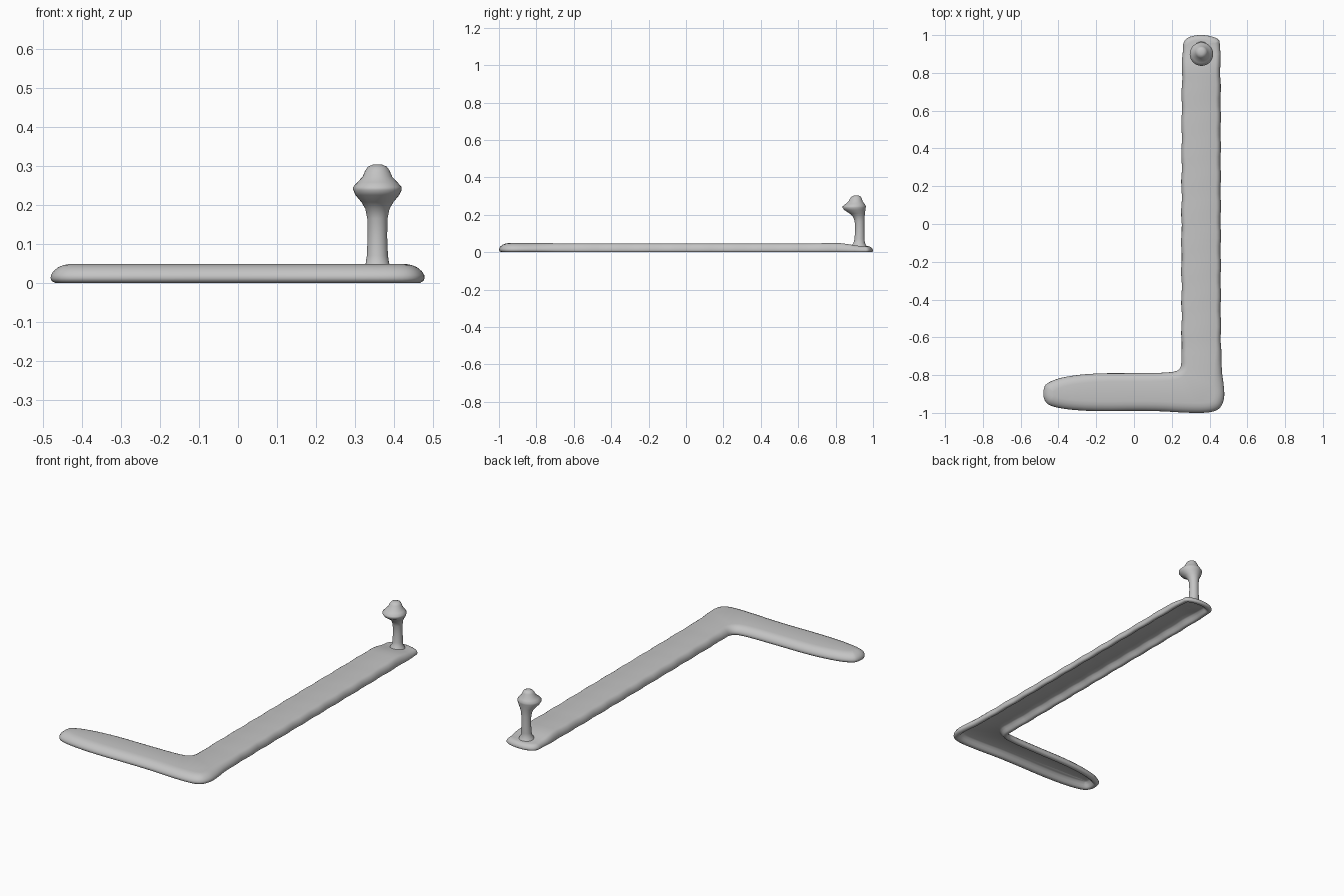
import bpy, bmesh, math
from mathutils import Vector

cube = bpy.data.objects.get("Cube")
if cube:
    bpy.data.objects.remove(cube, do_unlink=True)

grey = bpy.data.materials.new("plain_grey")
grey.use_nodes = True
colour = (0.55, 0.55, 0.55, 1)
grey.diffuse_color = colour
grey.node_tree.nodes["Principled BSDF"].inputs["Base Color"].default_value = colour


def finish(bm, name):
    bmesh.ops.recalc_face_normals(bm, faces=bm.faces)
    mesh = bpy.data.meshes.new(name)
    bm.to_mesh(mesh)
    bm.free()
    mesh.materials.append(grey)
    obj = bpy.data.objects.new(name, mesh)
    bpy.context.collection.objects.link(obj)
    bpy.ops.object.select_all(action='DESELECT')
    obj.select_set(True)
    bpy.context.view_layer.objects.active = obj
    bpy.ops.object.shade_smooth_by_angle(angle=math.radians(50))
    return obj


def ramp(value, start, end):
    return min(max((value - start) / (end - start), 0), 1)


def round_corners(points, steps):
    """Corner cutting on a closed outline."""
    for _ in range(steps):
        pairs = zip(points, points[1:] + points[:1])
        points = [p for a, b in pairs for p in (a.lerp(b, 0.25), a.lerp(b, 0.75))]
    return points


def inset(points, amount, taper):
    """Move a counter-clockwise outline inwards, less along the long bar."""
    result = []
    for i, p in enumerate(points):
        t = (points[(i + 1) % len(points)] - points[i - 1]).normalized()
        width = amount * (1 - taper * ramp(p.y, -0.85, -0.65))
        result.append(p + Vector((-t.y, t.x)) * width)
    return result


def bridge(bm, rings):
    """Join stacked rings into a closed skin."""
    for low, high in zip(rings, rings[1:]):
        for i in range(len(low)):
            j = (i + 1) % len(low)
            bm.faces.new((low[i], low[j], high[j], high[i]))
    bm.faces.new(rings[0][::-1])
    bm.faces.new(rings[-1])


# L-shaped bar: hollow underside, rim, then rounded top, stacked in layers
corners = [(-0.48, -0.93), (-0.44, -0.97), (-0.25, -0.993), (0.1, -0.988),
           (0.28, -1.0), (0.40, -1.0), (0.455, -0.98), (0.478, -0.93),
           (0.478, -0.87), (0.459, -0.74), (0.459, 0.0), (0.458, 0.95),
           (0.452, 0.98), (0.39, 1.0), (0.32, 1.0), (0.268, 0.978),
           (0.253, 0.93), (0.251, 0.0), (0.252, -0.72), (0.248, -0.765),
           (0.21, -0.787), (0.0, -0.79), (-0.22, -0.79), (-0.38, -0.81),
           (-0.46, -0.84), (-0.48, -0.87)]
outline = round_corners([Vector(c) for c in corners], 2)
hollow = [(0.031, 0.056), (0.027, 0.048), (0.016, 0.038), (0.006, 0.031),
          (0, 0.023)]
shell = [(0, 0.012), (0.005, 0.003), (0.012, 0), (0.02, 0.001), (0.03, 0.007),
         (0.04, 0.019), (0.046, 0.034), (0.049, 0.052)]
layers = [(z, d, 0.2) for z, d in hollow] + [(z, d, 0.5) for z, d in shell]
bm = bmesh.new()
bridge(bm, [[bm.verts.new((p.x, p.y, z)) for p in inset(outline, d, taper)]
            for z, d, taper in layers])

# Cross cuts carry the slightly uneven edges and the thinner rear end
for i in range(44):
    bmesh.ops.bisect_plane(bm, geom=bm.verts[:] + bm.edges[:] + bm.faces[:],
                           plane_co=(0, -0.74 + i * 0.039, 0), plane_no=(0, 1, 0))
for v in bm.verts:
    along = ramp(v.co.y, -0.75, -0.65)
    v.co.x += along * 0.002 * math.sin(40 * v.co.y + 9 * v.co.x)
    v.co.z *= 1 - 0.05 * along + 0.05 * ramp(v.co.y, 0.6, 0.8)
    v.co.z *= 1 - 0.34 * ramp(v.co.y, 0.83, 0.93)
bmesh.ops.triangulate(bm, faces=[f for f in bm.faces if len(f.verts) > 4])
finish(bm, "angled_bar")

# Knob on a post: radius, height and forward lean per ring
profile = [(0.044, 0.025, 0.925), (0.038, 0.038, 0.925), (0.03, 0.05, 0.926),
           (0.027, 0.07, 0.928), (0.025, 0.12, 0.929), (0.026, 0.165, 0.928),
           (0.031, 0.19, 0.924), (0.041, 0.207, 0.916), (0.056, 0.225, 0.903),
           (0.062, 0.238, 0.899), (0.062, 0.246, 0.9), (0.051, 0.258, 0.904),
           (0.038, 0.272, 0.907), (0.031, 0.288, 0.909), (0.024, 0.298, 0.91),
           (0.012, 0.303, 0.91)]
bm = bmesh.new()
sides = 28
rings = []
for r, z, y in profile:
    angles = [math.tau * i / sides for i in range(sides)]
    rings.append([bm.verts.new((0.357 + r * math.cos(a), y + r * math.sin(a), z))
                  for a in angles])
bridge(bm, rings)
finish(bm, "knob_post")
